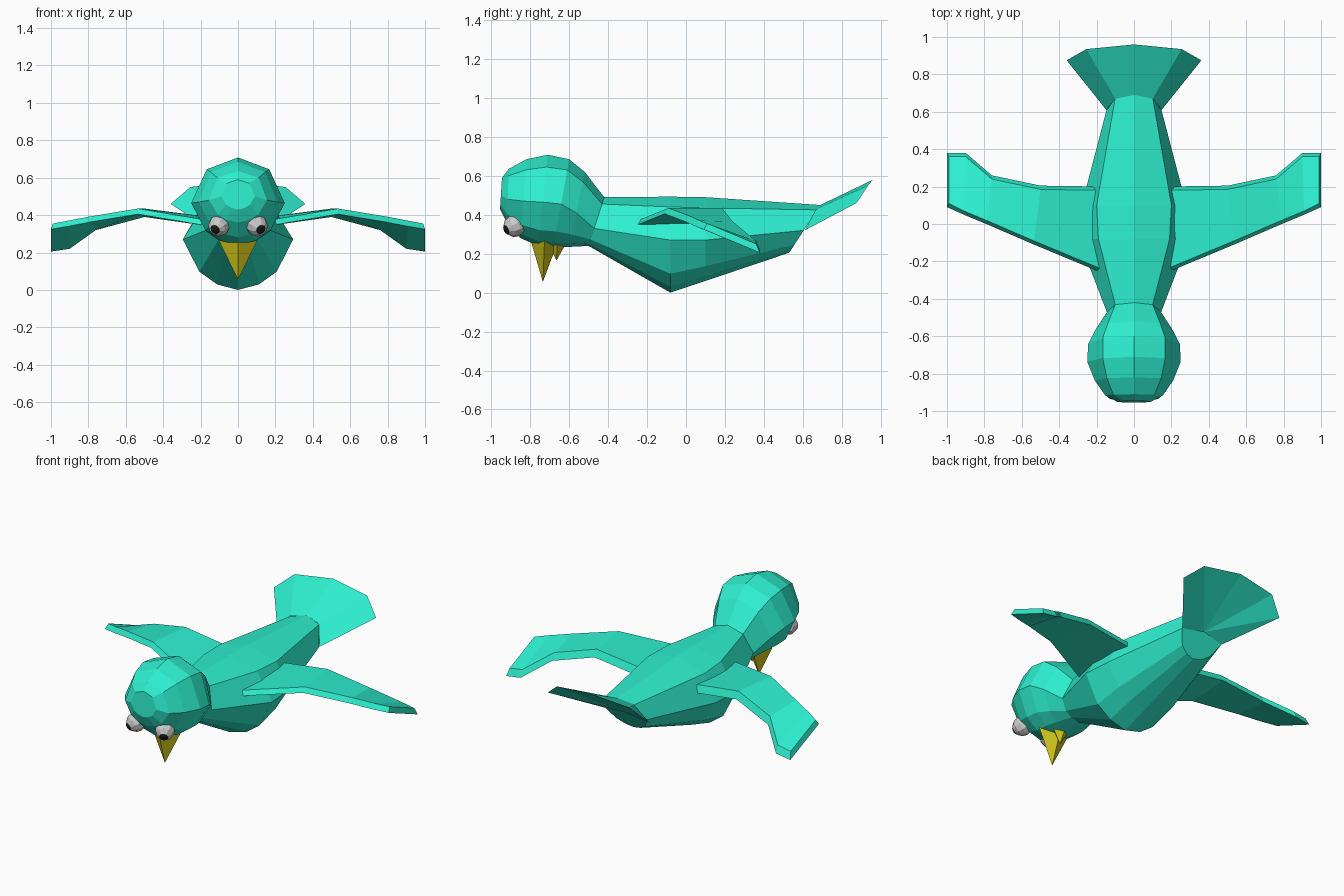
import bpy, bmesh
from mathutils import Vector

if "Cube" in bpy.data.objects:
    bpy.data.objects.remove(bpy.data.objects["Cube"])


def material(name, rgb):
    m = bpy.data.materials.new(name)
    m.diffuse_color = (*rgb, 1)
    m.use_nodes = True
    m.node_tree.nodes["Principled BSDF"].inputs["Base Color"].default_value = m.diffuse_color
    return m


TEAL = material("teal", (0.027, 0.87, 0.63))
YELLOW = material("yellow", (0.62, 0.56, 0.01))
BLACK = material("black", (0.01, 0.01, 0.01))


def make(name, verts, faces, mat):
    bm = bmesh.new()
    vs = [bm.verts.new(v) for v in verts]
    for f in faces:
        bm.faces.new([vs[i] for i in f])
    bmesh.ops.recalc_face_normals(bm, faces=bm.faces)
    mesh = bpy.data.meshes.new(name)
    bm.to_mesh(mesh)
    bm.free()
    ob = bpy.data.objects.new(name, mesh)
    bpy.context.collection.objects.link(ob)
    if mat:
        mesh.materials.append(mat)
    return ob


def loft(name, rings, mat):
    n = len(rings[0])
    verts = [p for r in rings for p in r]
    faces = [(k * n + i, k * n + (i + 1) % n, (k + 1) * n + (i + 1) % n, (k + 1) * n + i)
             for k in range(len(rings) - 1) for i in range(n)]
    faces += [tuple(range(n)), tuple(range(len(verts) - n, len(verts)))]
    return make(name, verts, faces, mat)


# Head and body: one loft of slanted ten-sided sections
# (y top, y bottom, z top, z bottom, shoulder x, shoulder z, side x, side z)
SECTIONS = [
    (-0.945, -0.955, 0.59, 0.43, 0.06, 0.57, 0.09, 0.50),
    (-0.91, -0.92, 0.635, 0.36, 0.11, 0.60, 0.155, 0.48),
    (-0.82, -0.85, 0.685, 0.28, 0.145, 0.63, 0.21, 0.47),
    (-0.71, -0.76, 0.708, 0.24, 0.167, 0.645, 0.25, 0.465),
    (-0.60, -0.68, 0.685, 0.235, 0.167, 0.63, 0.245, 0.455),
    (-0.52, -0.60, 0.62, 0.235, 0.14, 0.57, 0.205, 0.41),
    (-0.42, -0.50, 0.49, 0.24, 0.10, 0.455, 0.145, 0.33),
    (-0.08, -0.08, 0.493, 0.0, 0.19, 0.44, 0.295, 0.27),
    (0.10, 0.10, 0.49, 0.06, 0.20, 0.435, 0.28, 0.27),
    (0.69, 0.53, 0.45, 0.205, 0.10, 0.425, 0.148, 0.32),
]


def section(yt, yb, zt, zb, xs, zs, xw, zw):
    d = zw - zb
    half = [(xs, zs), (xw, zw), (0.70 * xw, zw - 0.64 * d), (0.38 * xw, zw - 0.89 * d)]
    pts = [(0, zt)] + half + [(0, zb)] + [(-x, z) for x, z in reversed(half)]
    return [(x, yb + (yt - yb) * (z - zb) / (zt - zb), z) for x, z in pts]


loft("head_and_body", [section(*s) for s in SECTIONS], TEAL)

# Tail fan: upper panels over a hollow underside meeting at a hub
root = [(-0.148, 0.61, 0.32), (-0.10, 0.67, 0.43), (0, 0.69, 0.45),
        (0.10, 0.67, 0.43), (0.148, 0.61, 0.32)]
edge = [(-0.36, 0.875, 0.46), (-0.255, 0.935, 0.55), (0, 0.96, 0.58),
        (0.255, 0.935, 0.55), (0.36, 0.875, 0.46)]
hub = 10
faces = [(i, i + 1, i + 6, i + 5) for i in range(4)]
faces += [(hub, i + 6, i + 5) for i in range(5 - 1)]
faces += [(hub, 5, 0), (hub, 4, 9)]
make("tail", root + edge + [(0, 0.63, 0.34)], faces, TEAL)

# Wings: flat lofts of leading and trailing points with bevelled rims
STATIONS = [  # leading point, trailing point, inset of the upper end
    ((0.15, -0.27, 0.37), (0.15, 0.20, 0.39), 0),
    ((0.535, -0.11, 0.435), (0.50, 0.205, 0.435), 0),
    ((0.79, 0.0, 0.393), (0.76, 0.26, 0.365), 0),
    ((0.91, 0.05, 0.37), (0.90, 0.38, 0.265), 0),
    ((1.0, 0.09, 0.355), (1.0, 0.38, 0.25), 0.01),
]
for side, name in ((1, "wing_left"), (-1, "wing_right")):
    rings = []
    for (xa, ya, za), (xb, yb, zb), inset in STATIONS:
        rings.append([(side * (xa - inset), ya + 0.02, za), (side * xa, ya, za - 0.03),
                      (side * xb, yb, zb - 0.045), (side * (xb - inset), yb - 0.02, zb)])
    loft(name, rings, TEAL)

# Beak: two downward-pointing pyramids
def pyramid(name, front, back, width, z, tip):
    base = [(0, front, z), (width, (front + back) / 2, z), (0, back, z),
            (-width, (front + back) / 2, z)]
    make(name, base + [tip],
         [(0, 1, 4), (1, 2, 4), (2, 3, 4), (3, 0, 4), (0, 3, 2, 1)], YELLOW)


pyramid("upper_beak", -0.81, -0.64, 0.125, 0.31, (0, -0.735, 0.055))
pyramid("lower_beak", -0.73, -0.59, 0.08, 0.30, (0, -0.665, 0.165))


# Eyes: low-poly balls looking forward, down and outward, with dark pupil caps
def ball(name, centre, radius, look, depth, mat):
    bm = bmesh.new()
    bmesh.ops.create_uvsphere(bm, u_segments=10, v_segments=6, radius=radius)
    for v in bm.verts:
        v.co.z *= depth
    rot = look.to_track_quat('Z', 'Y').to_matrix()
    for v in bm.verts:
        v.co = rot @ v.co + centre
    mesh = bpy.data.meshes.new(name)
    bm.to_mesh(mesh)
    bm.free()
    ob = bpy.data.objects.new(name, mesh)
    bpy.context.collection.objects.link(ob)
    if mat:
        mesh.materials.append(mat)


for side, name in ((1, "left"), (-1, "right")):
    centre = Vector((side * 0.102, -0.88, 0.343))
    look = Vector((side * 0.4, -0.82, -0.4)).normalized()
    ball("eye_" + name, centre, 0.058, look, 1, None)
    ball("pupil_" + name, centre + look * 0.051, 0.026, look, 0.4, BLACK)
